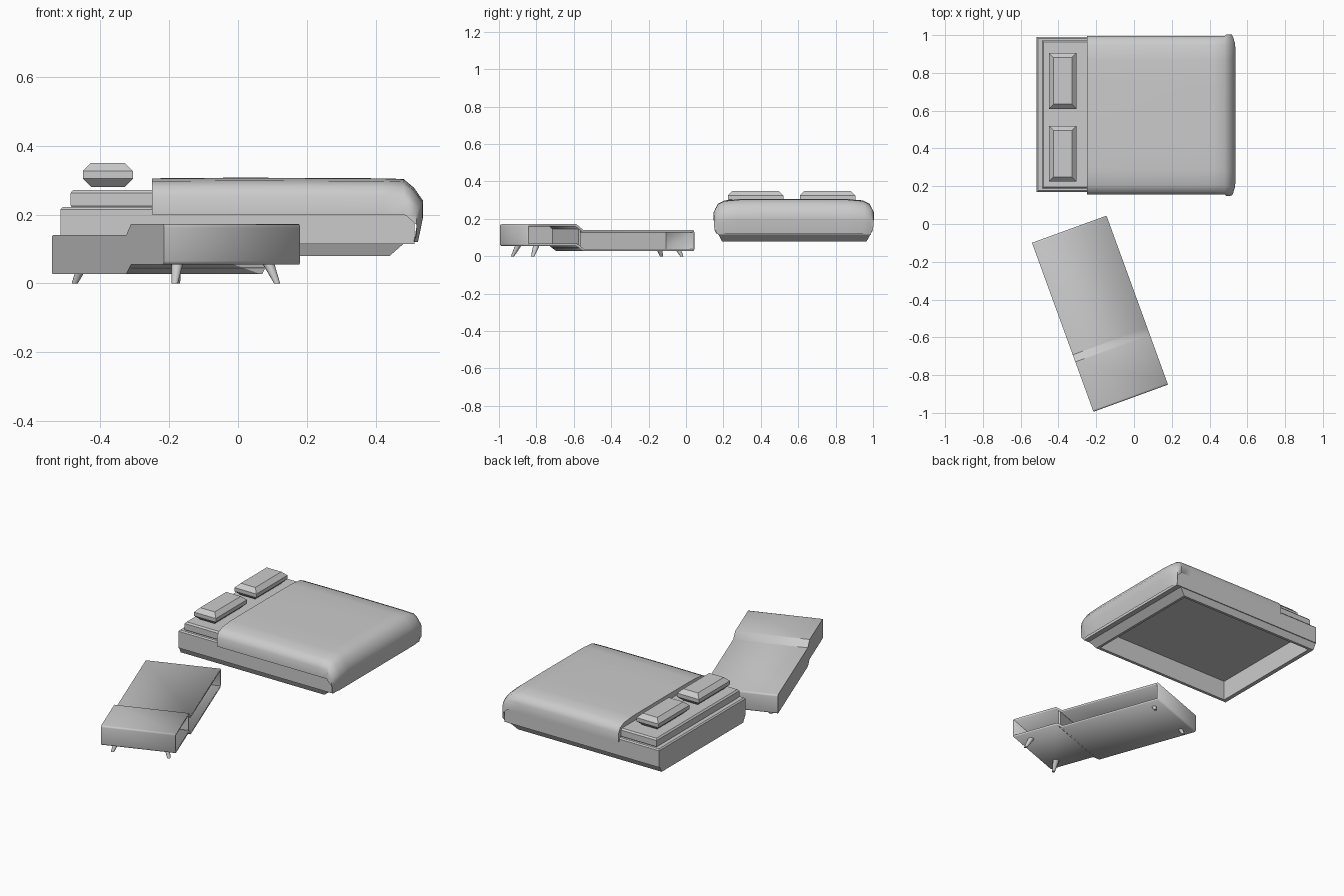
import bpy, bmesh, math
from mathutils import Matrix, Vector

if "Cube" in bpy.data.objects:
    bpy.data.objects.remove(bpy.data.objects["Cube"])


def finish(bm, name, smooth=None):
    bmesh.ops.recalc_face_normals(bm, faces=bm.faces)
    me = bpy.data.meshes.new(name)
    bm.to_mesh(me)
    bm.free()
    ob = bpy.data.objects.new(name, me)
    bpy.context.collection.objects.link(ob)
    if smooth:
        bpy.ops.object.select_all(action='DESELECT')
        ob.select_set(True)
        bpy.context.view_layer.objects.active = ob
        bpy.ops.object.shade_smooth_by_angle(angle=math.radians(smooth))
    return ob


def rect_loft(name, rings):
    """Closed solid through rectangles (x0, x1, y0, y1, z)."""
    bm = bmesh.new()
    loops = [[bm.verts.new(p) for p in ((a, c, z), (b, c, z), (b, d, z), (a, d, z))]
             for a, b, c, d, z in rings]
    for lo, hi in zip(loops, loops[1:]):
        for i in range(4):
            j = (i + 1) % 4
            bm.faces.new((lo[i], lo[j], hi[j], hi[i]))
    bm.faces.new(loops[0])
    bm.faces.new(loops[-1])
    return finish(bm, name)


# Bed frame: hollow underneath, tapered skirt, ledge, chamfered top
rect_loft("bed_frame", [
    (-.49, .425, .21, .95, .20), (-.49, .425, .21, .95, .08),
    (-.515, .44, .192, .966, .08), (-.515, .48, .175, .985, .115),
    (-.515, .512, .17, .99, .115), (-.515, .512, .17, .99, .215),
    (-.508, .505, .177, .983, .222)])

# Mattress
rect_loft("mattress", [
    (-.48, .485, .195, .965, .215), (-.486, .49, .188, .972, .228),
    (-.486, .49, .188, .972, .262), (-.478, .482, .196, .964, .271)])

# Pillows: chamfered blocks
for i, y0 in enumerate((.225, .61)):
    y1 = y0 + .295
    c = .024
    rect_loft(f"pillow_{i + 1}", [
        (-.45 + c, -.305 - c, y0 + c, y1 - c, .28), (-.45, -.305, y0, y1, .304),
        (-.45, -.305, y0, y1, .326), (-.45 + c, -.305 - c, y0 + c, y1 - c, .35)])

# Blanket: draped sheet, short at the sides, long at the foot
CY = .576
stations = [  # x, top z, hem z, half width
    (-.25, .305, .20, .42), (0, .307, .20, .42), (.25, .306, .20, .42),
    (.42, .305, .20, .42), (.48, .303, .20, .42), (.51, .278, .195, .428),
    (.537, .24, .17, .426), (.536, .19, .14, .424), (.522, .12, .12, .412)]
section = [(0, 0), (.0, .50), (.015, .76), (.05, .92), (.13, .99), (.27, 1)]
bm = bmesh.new()
rows = []
for x, top, hem, hw in stations:
    half = [(hw - d, hem + (top - hem) * f) for d, f in section]
    pts = [(-o, z) for o, z in half] + [(0, top)] + [(o, z) for o, z in reversed(half)]
    n = len(pts) - 1
    rows.append([])
    for k, (o, z) in enumerate(pts):
        # round the foot corners in plan
        edge = max(0, abs(o) - .36) / .06
        pull = .016 * edge ** 2 if x > .5 else 0
        rows[-1].append(bm.verts.new((x - pull, CY + o, z)))
for a, b in zip(rows, rows[1:]):
    for k in range(len(a) - 1):
        bm.faces.new((a[k], b[k], b[k + 1], a[k + 1]))
bmesh.ops.recalc_face_normals(bm, faces=bm.faces)
if rows[2][6].normal.z < 0 or rows[2][6].link_faces[0].normal.z < 0:
    bmesh.ops.reverse_faces(bm, faces=bm.faces)
# end lip that closes the sheet down onto the mattress
head = rows[0]
inner = [bm.verts.new((v.co.x, CY + (v.co.y - CY) * .965,
                       max(v.co.z - .035, .20))) for v in head]
for k in range(len(head) - 1):
    bm.faces.new((head[k], head[k + 1], inner[k + 1], inner[k]))
finish(bm, "blanket", 50)

# Bench, built locally (u across, v along) and turned in plan
TURN = Matrix.Translation((-.18, -.475, 0)) @ Matrix.Rotation(math.radians(20), 4, 'Z')
W, L = .21, .476
profile = [(-L, .055), (-.195, .055), (-.155, .027), (L, .027),
           (L, .14), (-.155, .14), (-.195, .172), (-L, .172)]
bm = bmesh.new()
near = [bm.verts.new((-W, v, z)) for v, z in profile]
far = [bm.verts.new((W, v, z)) for v, z in profile]
bm.faces.new(near)  # closed left side, right side stays open
for i in range(len(near)):
    j = (i + 1) % len(near)
    bm.faces.new((near[i], near[j], far[j], far[i]))
corners = [e for e in bm.edges if e.verts[0].co.x * e.verts[1].co.x < 0
           and abs(e.verts[0].co.y) > .4]
bmesh.ops.bevel(bm, geom=corners, offset=.01, segments=3, affect='EDGES', profile=.5)
bench = finish(bm, "bench_shell", 35)
bench.matrix_world = TURN
# make sure the shell faces outward so it thickens inward
me = bench.data
side = max((p for p in me.polygons if abs(p.normal.x) > .9), key=lambda p: p.area)
if side.normal.x > 0:
    me.flip_normals()
sol = bench.modifiers.new("wall", 'SOLIDIFY')
sol.thickness = .012
sol.offset = -1
sol.use_even_offset = True

# Divider between the two compartments
div = rect_loft("bench_divider", [(-.205, .205, -.182, -.17, .045),
                                  (-.205, .205, -.182, -.17, .15)])
div.matrix_world = TURN

# Splayed tapered bench legs
for su in (-1, 1):
    for sv in (-1, 1):
        bm = bmesh.new()
        top_z = .062 if sv < 0 else .035
        t = top_z / .06
        rings = []
        for z, r, k in ((0, .009, 0), (top_z, .009 + .009 * t, t)):
            c = Vector((su * (.158 - .018 * k), sv * (.424 - .028 * k), z))
            rings.append([bm.verts.new(c + Vector((r * math.cos(a), r * math.sin(a), 0)))
                          for a in (i * math.tau / 12 for i in range(12))])
        for i in range(12):
            j = (i + 1) % 12
            bm.faces.new((rings[0][i], rings[0][j], rings[1][j], rings[1][i]))
        bm.faces.new(rings[0])
        bm.faces.new(rings[1])
        leg = finish(bm, f"bench_leg_{'front' if sv < 0 else 'back'}_{'left' if su < 0 else 'right'}", 40)
        leg.matrix_world = TURN
